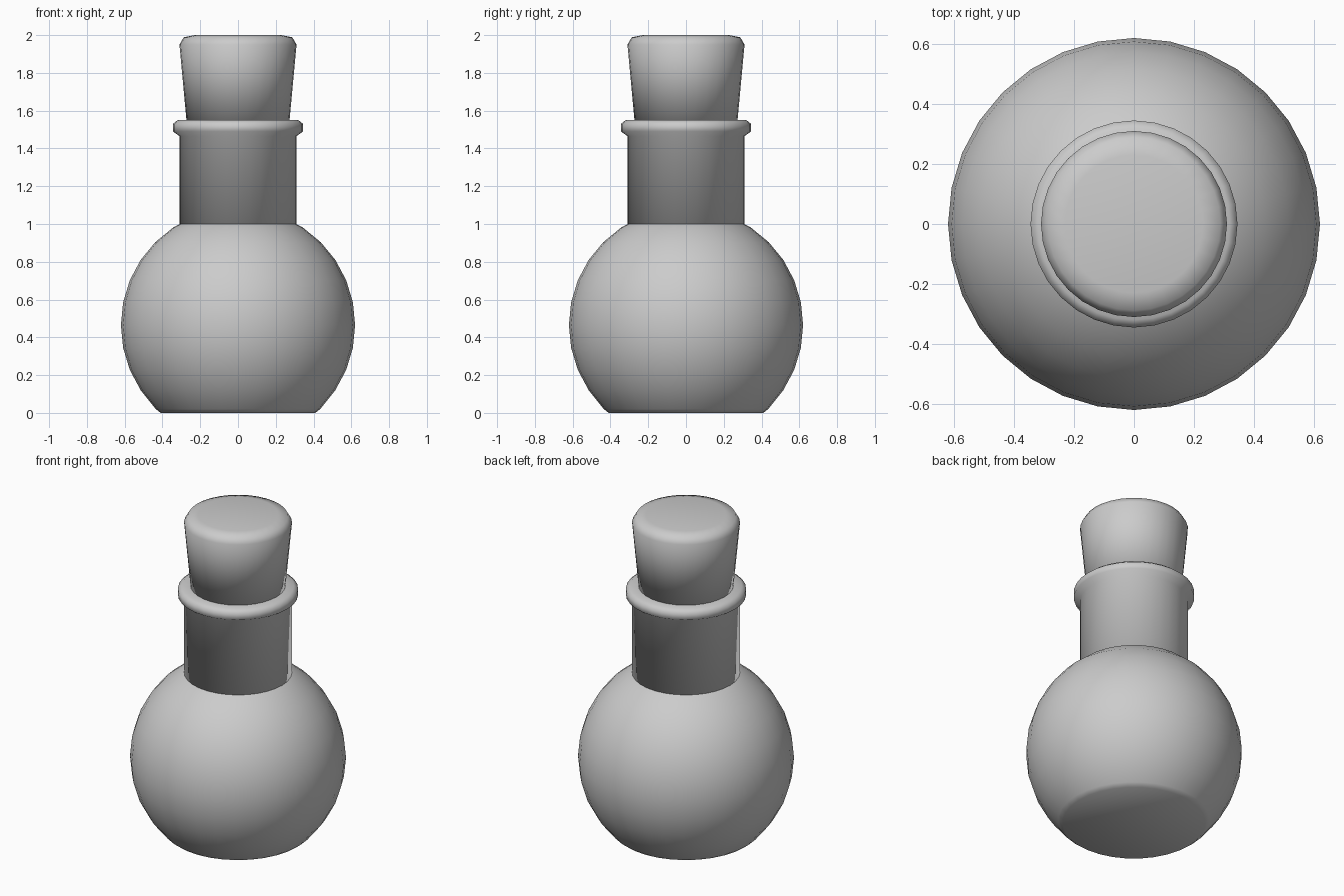
import bpy
import bmesh
from math import sin, cos, pi, radians

SIDES = 32

cube = bpy.data.objects.get("Cube")
if cube:
    bpy.data.objects.remove(cube, do_unlink=True)

grey = bpy.data.materials.new("plain_grey")
grey.use_nodes = True
colour = (0.6, 0.6, 0.6, 1)
grey.diffuse_color = colour
grey.node_tree.nodes["Principled BSDF"].inputs["Base Color"].default_value = colour


def lathe(name, profile):
    """Turn a bottom-to-top (radius, height) profile into a capped smooth solid."""
    bm = bmesh.new()
    rings = [[bm.verts.new((r * cos(2 * pi * i / SIDES), r * sin(2 * pi * i / SIDES), z))
              for i in range(SIDES)] for r, z in profile]
    for low, high in zip(rings, rings[1:]):
        for i in range(SIDES):
            j = (i + 1) % SIDES
            bm.faces.new((low[i], low[j], high[j], high[i]))
    bm.faces.new(rings[0][::-1])
    bm.faces.new(rings[-1])
    for face in bm.faces:
        face.smooth = True
    mesh = bpy.data.meshes.new(name)
    bm.to_mesh(mesh)
    bm.free()
    mesh.materials.append(grey)
    obj = bpy.data.objects.new(name, mesh)
    bpy.context.collection.objects.link(obj)
    return obj


# Round body: sphere rings with a flattened foot, its top hidden in the neck
radius, centre, step = 0.62, 0.465, radians(11.25)
body = [(0.41, 0.0), (0.435, 0.02)]
body += [(radius * cos(k * step), centre + radius * sin(k * step)) for k in range(-3, 7)]
lathe("flask_body", body)

# Straight neck with a rounded lip
lathe("flask_neck", [(0.31, 0.98), (0.31, 1.465), (0.345, 1.49),
                     (0.345, 1.53), (0.32, 1.55), (0.25, 1.55)])

# Tapered stopper with a softened top edge
lathe("stopper", [(0.272, 1.54), (0.31, 1.95), (0.288, 1.988), (0.23, 2.0)])
